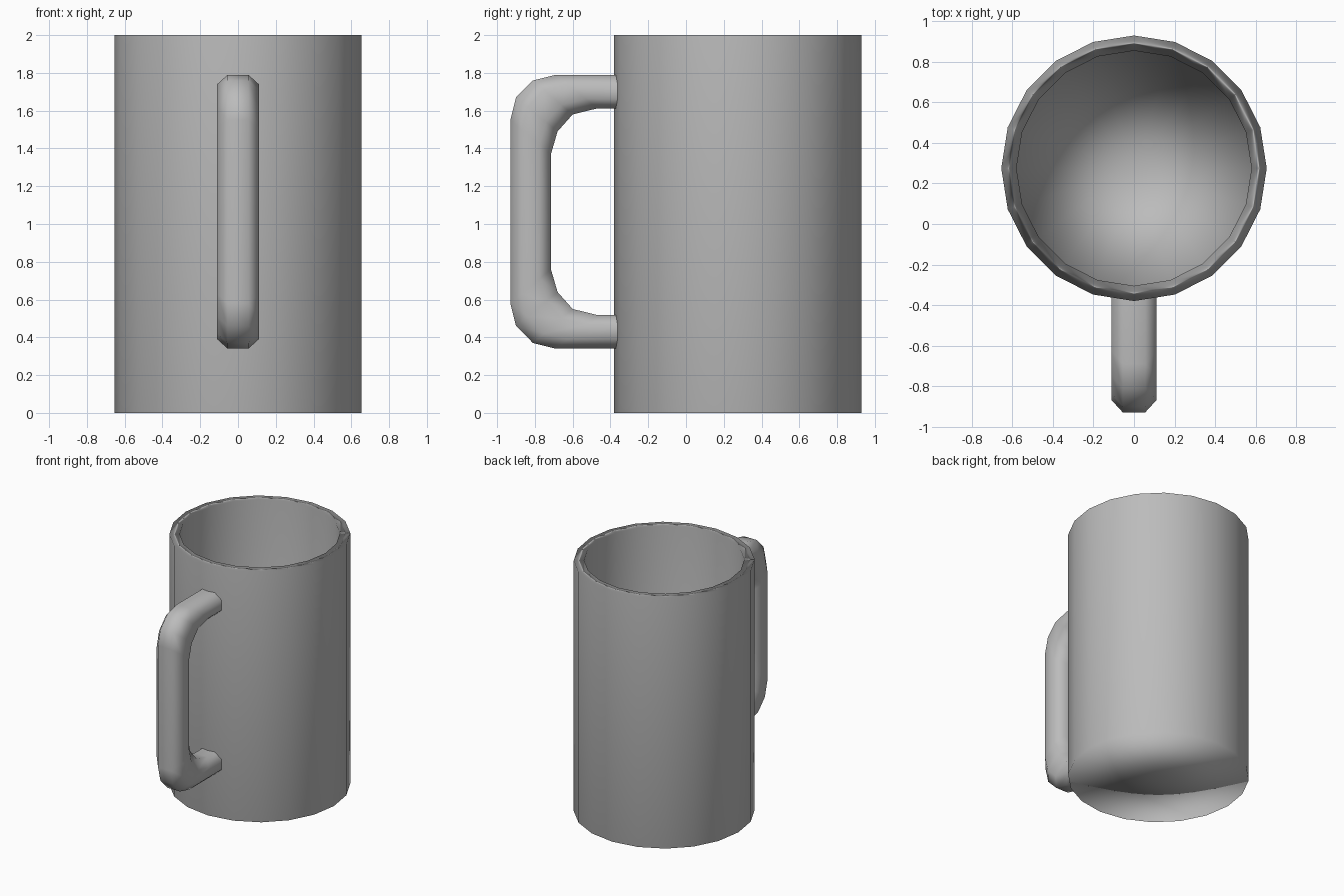
import bpy, bmesh
from math import pi, sin, cos
from mathutils import Vector

if "Cube" in bpy.data.objects:
    bpy.data.objects.remove(bpy.data.objects["Cube"])

SIDES = 20
CENTRE_Y = 0.275

grey = bpy.data.materials.new("mid_grey")
grey.diffuse_color = (0.5, 0.5, 0.5, 1)
grey.use_nodes = True
grey.node_tree.nodes["Principled BSDF"].inputs["Base Color"].default_value = grey.diffuse_color


def loft(name, rings, capped):
    """Skin closed rings of equal length, smooth with area-weighted normals."""
    bm = bmesh.new()
    loops = [[bm.verts.new(p) for p in ring] for ring in rings]
    n = len(loops[0])
    for a, b in zip(loops, loops[1:]):
        for i in range(n):
            j = (i + 1) % n
            bm.faces.new((a[i], a[j], b[j], b[i]))
    if capped:
        # Close both ends with triangle fans
        for ring in (loops[0], loops[-1]):
            mid = bm.verts.new(sum((v.co for v in ring), Vector()) / n)
            for i in range(n):
                bm.faces.new((ring[i], ring[(i + 1) % n], mid))
    bmesh.ops.recalc_face_normals(bm, faces=bm.faces)
    for f in bm.faces:
        f.smooth = True
    bm.normal_update()
    normals = [sum((f.normal * f.calc_area() for f in v.link_faces), Vector()).normalized()
               for v in bm.verts]
    mesh = bpy.data.meshes.new(name)
    bm.to_mesh(mesh)
    bm.free()
    mesh.normals_split_custom_set_from_vertices(normals)
    mesh.materials.append(grey)
    obj = bpy.data.objects.new(name, mesh)
    bpy.context.collection.objects.link(obj)
    return obj


def circle(r, z):
    return [(r * sin(2 * pi * i / SIDES), CENTRE_Y + r * cos(2 * pi * i / SIDES), z)
            for i in range(SIDES)]


# Mug body: outer wall, flat rim, inner wall and floor
loft("mug_body", [circle(r, z) for r, z in
                  ((0.655, 0), (0.655, 2), (0.58, 2), (0.58, 0.08))], True)

# Handle: outer and inner outline points (y, z) of the upper half, mirrored down
MID_Z = 1.065
outer = [(-0.345, 1.79), (-0.69, 1.79), (-0.81, 1.76), (-0.90, 1.67), (-0.93, 1.55)]
inner = [(-0.345, 1.612), (-0.47, 1.612), (-0.60, 1.58), (-0.68, 1.49), (-0.715, 1.37)]


def mirrored(pts):
    return pts + [(y, 2 * MID_Z - z) for y, z in reversed(pts)]


# Octagonal section: x position and fraction from outer to inner outline
section = [(-0.055, 0), (0.055, 0), (0.11, 0.28), (0.11, 0.72),
           (0.055, 1), (-0.055, 1), (-0.11, 0.72), (-0.11, 0.28)]

# The handle ends are buried in the wall, so they stay open
loft("handle", [[(x, o[0] + (i[0] - o[0]) * t, o[1] + (i[1] - o[1]) * t)
                 for x, t in section]
                for o, i in zip(mirrored(outer), mirrored(inner))], False)
